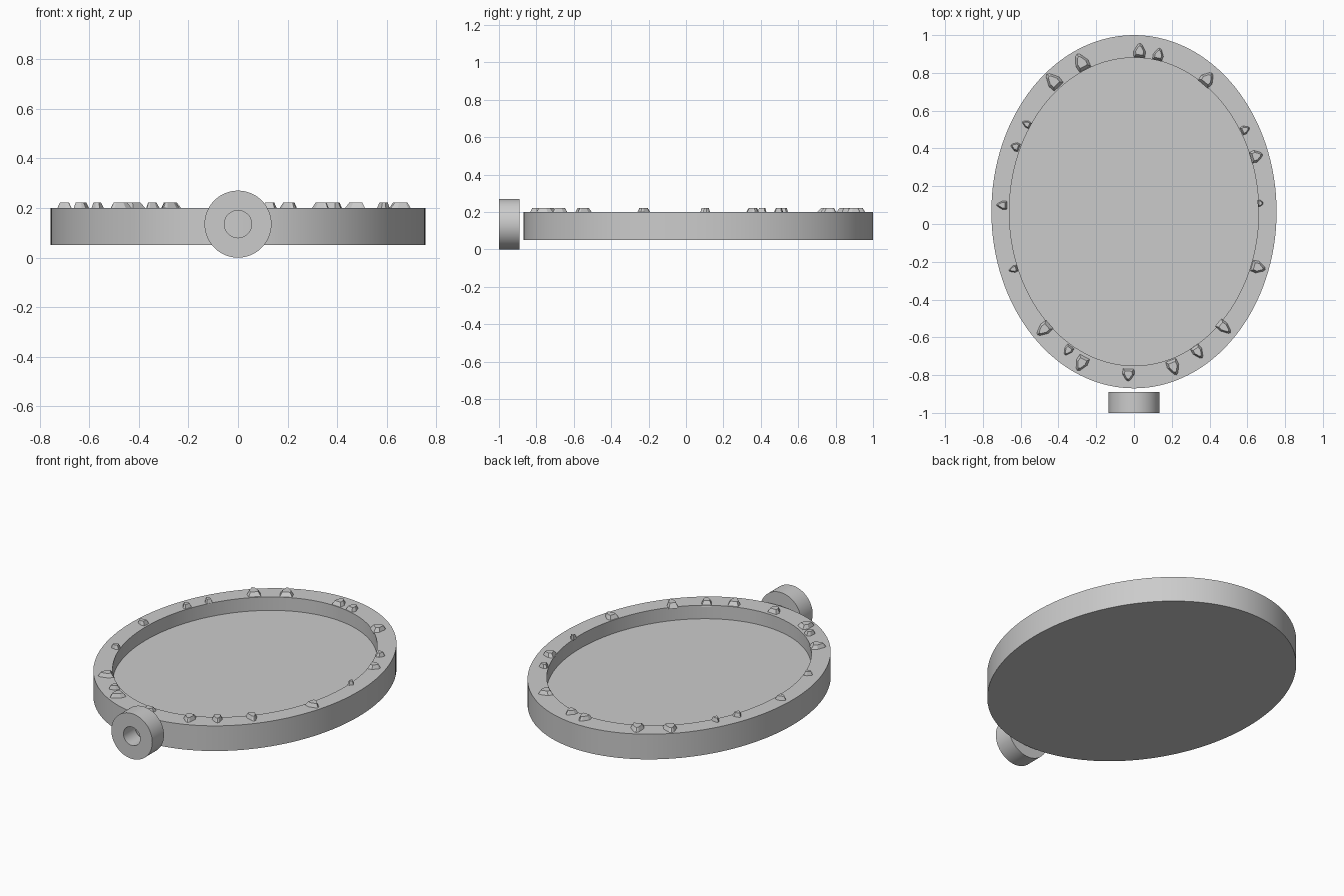
import bpy
import bmesh
import math
from mathutils import Matrix, Vector

cube = bpy.data.objects.get("Cube")
if cube:
    bpy.data.objects.remove(cube, do_unlink=True)

grey = bpy.data.materials.new("plain grey")
grey.use_nodes = True
colour = (0.6, 0.6, 0.6, 1)
grey.diffuse_color = colour
grey.node_tree.nodes["Principled BSDF"].inputs["Base Color"].default_value = colour


def finish(name, bm, smooth=True):
    """Turn a bmesh into a named object with the shared material."""
    bmesh.ops.recalc_face_normals(bm, faces=bm.faces)
    mesh = bpy.data.meshes.new(name)
    bm.to_mesh(mesh)
    bm.free()
    mesh.materials.append(grey)
    obj = bpy.data.objects.new(name, mesh)
    bpy.context.collection.objects.link(obj)
    if smooth:
        bpy.ops.object.select_all(action="DESELECT")
        obj.select_set(True)
        bpy.context.view_layer.objects.active = obj
        bpy.ops.object.shade_smooth_by_angle(angle=math.radians(30))
    return obj


def loft(name, rings, matrix, closed, sides=128):
    """Join elliptical rings (rx, ry, z); close the loop or cap both ends."""
    bm = bmesh.new()
    loops = []
    for rx, ry, z in rings:
        angles = [math.tau * i / sides for i in range(sides)]
        loops.append([bm.verts.new((rx * math.cos(a), ry * math.sin(a), z)) for a in angles])
    pairs = list(zip(loops, loops[1:]))
    if closed:
        pairs.append((loops[-1], loops[0]))
    else:
        bm.faces.new(loops[0])
        bm.faces.new(loops[-1])
    for low, high in pairs:
        for i in range(sides):
            j = (i + 1) % sides
            bm.faces.new((low[i], low[j], high[j], high[i]))
    bm.transform(matrix)
    return finish(name, bm)


# Oval tray: outer wall, flat rim, inner wall and recessed floor
CENTRE = Vector((0, 0.065, 0))
OUTER = (0.755, 0.935)
INNER = (0.66, 0.815)
RIM = 0.2
loft("oval_tray",
     [(*OUTER, 0.05), (*OUTER, RIM), (*INNER, RIM), (*INNER, 0.12)],
     Matrix.Translation(CENTRE), closed=False)

# Hanging loop: short tube facing the front
R, HOLE, DEPTH = 0.135, 0.055, 0.11
loft("hanging_loop",
     [(R, R, 0), (R, R, DEPTH), (HOLE, HOLE, DEPTH), (HOLE, HOLE, 0)],
     Matrix.Translation((0, -0.89, R)) @ Matrix.Rotation(math.pi / 2, 4, "X"),
     closed=True, sides=96)

# Rim studs: x, y, width, length
STUDS = [
    (.03, .92, .07, .08), (.13, .9, .06, .07), (-.28, .86, .08, .1),
    (-.43, .76, .08, .1), (.39, .77, .08, .08), (-.57, .53, .04, .05),
    (-.63, .41, .05, .05), (.59, .5, .05, .05), (.65, .36, .07, .07),
    (-.7, .1, .05, .06), (.67, .11, .04, .03), (-.64, -.24, .04, .05),
    (.66, -.23, .07, .08), (-.48, -.56, .07, .09), (-.35, -.67, .05, .06),
    (-.28, -.74, .07, .09), (-.03, -.8, .07, .07), (.21, -.76, .07, .09),
    (.34, -.68, .06, .08), (.48, -.55, .06, .09),
]
# Blunt tooth outline, pointing outward along +x
TOOTH = [(-.5, -.45), (-.1, -.5), (.4, -.18), (.5, 0), (.4, .18), (-.1, .5), (-.5, .45)]

for number, (x, y, width, length) in enumerate(STUDS, start=1):
    bm = bmesh.new()
    bottom, top = [
        [bm.verts.new((u * length * taper, v * width * taper, z)) for u, v in TOOTH]
        for taper, z in ((1, RIM - 0.005), (0.6, RIM + 0.022))
    ]
    bm.faces.new(bottom)
    bm.faces.new(top)
    for i in range(len(TOOTH)):
        j = (i + 1) % len(TOOTH)
        bm.faces.new((bottom[i], bottom[j], top[j], top[i]))
    # Turn each tooth along the oval's outward normal
    turn = math.atan2((y - CENTRE.y) / OUTER[1] ** 2, x / OUTER[0] ** 2)
    bm.transform(Matrix.Translation((x, y, 0)) @ Matrix.Rotation(turn, 4, "Z"))
    finish(f"rim_stud_{number}", bm, smooth=False)
